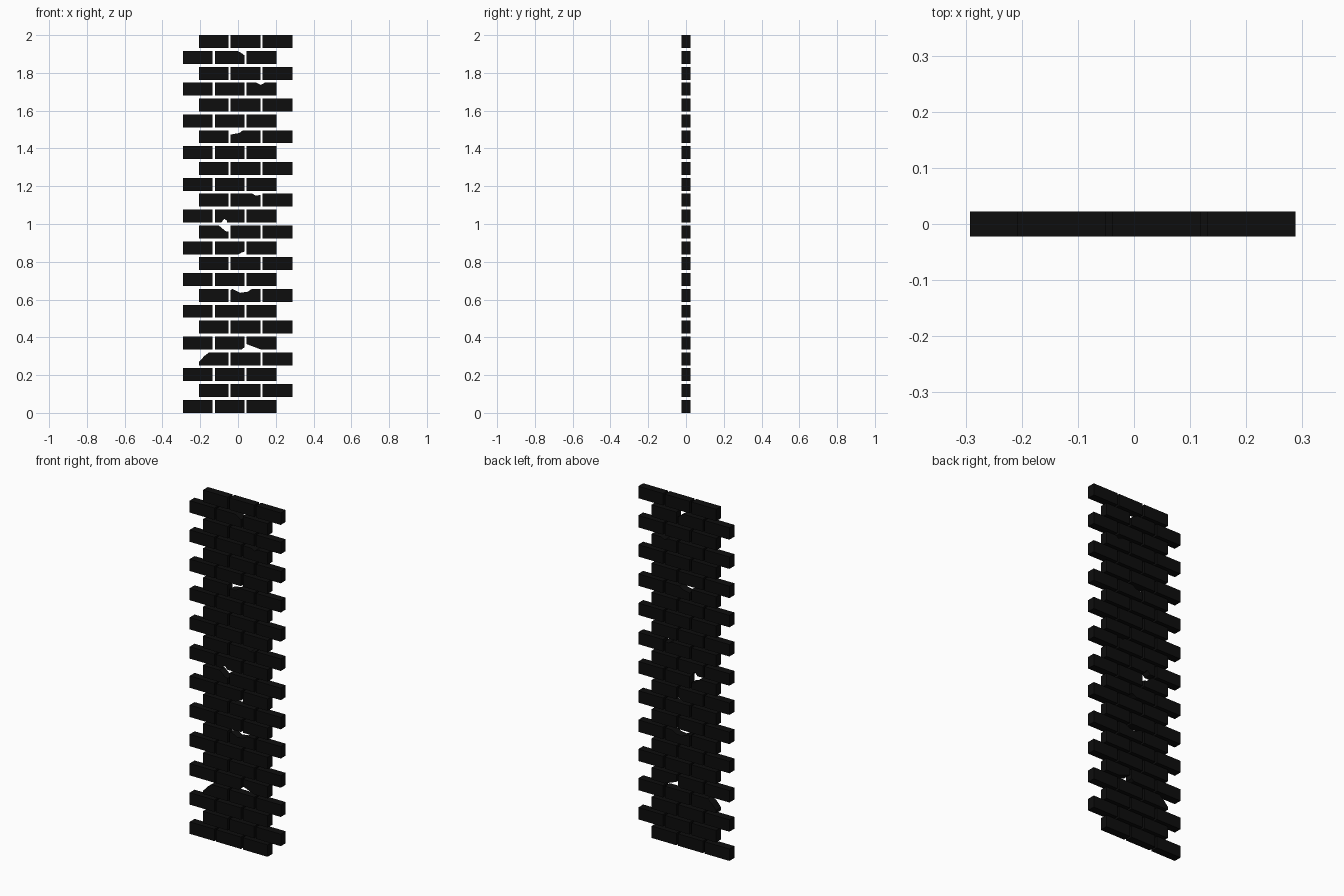
import bpy, bmesh

if "Cube" in bpy.data.objects:
    bpy.data.objects.remove(bpy.data.objects["Cube"])

ROWS, W, H, D = 24, 0.1575, 0.0685, 0.0225   # D is half the wall depth
STEP_X, STEP_Z = 0.169, (2 - 0.0685) / 23
LEFT = (-0.292, -0.2075)

# Broken edges, in brick-local (x, z). Each side of the outline, counter-clockwise:
# bl, bottom, br, tr, top, tl. A listed entry replaces that stretch of the outline.
CHIPS = {
    (3, 0): {"tl": [(0.055, H), (0.03, 0.05), (0, 0.017)]},
    (4, 1): {"br": [(0.142, 0), (W, 0.012)]},
    (4, 2): {"bl": [(0, 0.028), (0.035, 0.015), (0.075, 0)]},
    (7, 1): {"top": [(0.113, H), (0.088, 0.053), (0.05, 0.048), (0.03, 0.058)],
             "tl": [(0.008, H), (0, 0.062)]},
    (10, 1): {"br": [(0.125, 0), (0.14, 0.008), (W, 0.014)]},
    (11, 0): {"tr": [(W, 0.036), (0.142, 0.038), (0.122, 0.055), (0.105, H)]},
    (12, 1): {"bottom": [(0.034, 0), (0.05, 0.019), (0.063, 0.012), (0.066, 0)]},
    (13, 1): {"tr": [(W, 0.062), (0.133, 0.058), (0.115, H)]},
    (17, 1): {"tl": [(0.065, H), (0.045, 0.054), (0, 0.046)]},
    (20, 2): {"top": [(0.096, H), (0.075, 0.057), (0.052, H)]},
    (22, 1): {"tr": [(W, 0.045), (0.14, 0.058), (0.12, H)]},
}
WHOLE = {"bl": [(0, 0)], "bottom": [], "br": [(W, 0)],
         "tr": [(W, H)], "top": [], "tl": [(0, H)]}

mat = bpy.data.materials.new("dark_brick")
mat.diffuse_color = (0.004, 0.004, 0.004, 1)
mat.use_nodes = True
mat.node_tree.nodes["Principled BSDF"].inputs["Base Color"].default_value = mat.diffuse_color


def add_brick(bm, x, z, chip):
    """Extrude one brick outline through the wall depth."""
    sides = {**WHOLE, **chip}
    outline = [p for key in WHOLE for p in sides[key]]
    face = bm.faces.new([bm.verts.new((x + px, -D, z + pz)) for px, pz in outline])
    ext = bmesh.ops.extrude_face_region(bm, geom=[face], use_keep_orig=True)
    moved = [g for g in ext["geom"] if isinstance(g, bmesh.types.BMVert)]
    bmesh.ops.translate(bm, verts=moved, vec=(0, 2 * D, 0))


# Courses of three bricks, alternately shifted by half a brick
for row in range(ROWS):
    bm = bmesh.new()
    for i in range(3):
        add_brick(bm, LEFT[row % 2] + i * STEP_X, row * STEP_Z, CHIPS.get((row, i), {}))
    bmesh.ops.recalc_face_normals(bm, faces=bm.faces)
    mesh = bpy.data.meshes.new(f"brick_course_{row + 1:02d}")
    bm.to_mesh(mesh)
    bm.free()
    mesh.materials.append(mat)
    bpy.context.collection.objects.link(bpy.data.objects.new(mesh.name, mesh))
